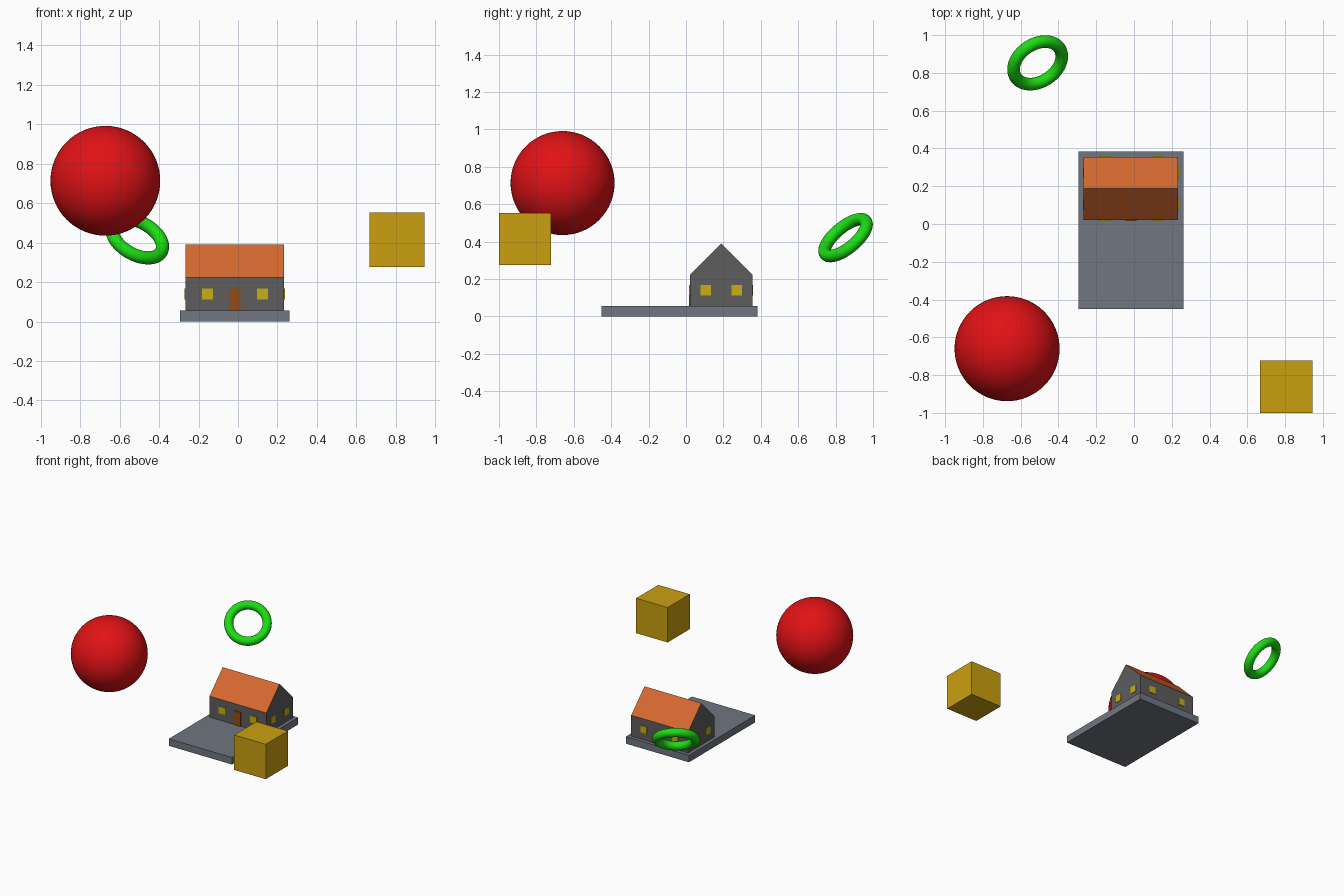
import bpy, bmesh, math
from mathutils import Vector

if "Cube" in bpy.data.objects:
    bpy.data.objects.remove(bpy.data.objects["Cube"])

U = 0.278             # one model unit: edge of the cube, radius of the ball
HX, HY = -0.016, 0.188  # house centre
FLOOR = 0.2 * U


def material(name, rgb):
    m = bpy.data.materials.new(name)
    m.diffuse_color = (*rgb, 1)
    m.use_nodes = True
    m.node_tree.nodes["Principled BSDF"].inputs["Base Color"].default_value = m.diffuse_color
    return m


RED = material("red", (0.75, 0.006, 0.008))
GREEN = material("green", (0.012, 0.72, 0.007))
GOLD = material("gold", (0.6, 0.35, 0.005))
SLATE = material("slate", (0.16, 0.18, 0.22))
WALL = material("wall_grey", (0.11, 0.11, 0.11))
ORANGE = material("roof_orange", (0.68, 0.14, 0.03))
BROWN = material("door_brown", (0.3, 0.07, 0.01))
YELLOW = material("window_yellow", (0.58, 0.43, 0.007))


def finish(name, mat):
    ob = bpy.context.object
    ob.name = name
    ob.data.materials.append(mat)
    return ob


def box(name, centre, size, mat):
    bpy.ops.mesh.primitive_cube_add(size=1, location=centre)
    ob = finish(name, mat)
    ob.scale = size
    return ob


# Floating cube and ball
box("floating_cube", (0.806, -0.861, 0.414), (U, U, U), GOLD)
bpy.ops.mesh.primitive_uv_sphere_add(segments=64, ring_count=32, radius=U,
                                     location=(-0.672, -0.66, 0.713))
finish("ball", RED)
bpy.ops.object.shade_smooth()

# Tilted ring
tilt = Vector((0.396, -0.586, 0.704)).to_track_quat('Z', 'Y').to_euler()
bpy.ops.mesh.primitive_torus_add(major_segments=64, minor_segments=24,
                                 major_radius=0.5 * U, minor_radius=0.12 * U,
                                 location=(-0.51, 0.853, 0.421), rotation=tilt)
finish("ring", GREEN)
bpy.ops.object.shade_smooth()

# Base slab
box("base_slab", (HX, -0.034, FLOOR / 2), (2 * U, 3 * U, FLOOR), SLATE)

# House: gable profile extruded along x, sloped faces painted as roof
profile = [(-0.6, 0), (0.6, 0), (0.6, 0.6), (0, 1.2), (-0.6, 0.6)]
bm = bmesh.new()
gable = bm.faces.new([bm.verts.new((-0.9 * U, y * U, z * U)) for y, z in profile])
ext = bmesh.ops.extrude_face_region(bm, geom=[gable])
bmesh.ops.translate(bm, vec=(1.8 * U, 0, 0),
                    verts=[v for v in ext["geom"] if isinstance(v, bmesh.types.BMVert)])
if not any(len(f.verts) == 5 and f.calc_center_median().x < 0 for f in bm.faces):
    bm.faces.new([v for v in gable.verts])
bmesh.ops.recalc_face_normals(bm, faces=bm.faces[:])
for f in bm.faces:
    f.material_index = 1 if f.normal.z > 0.5 else 0
mesh = bpy.data.meshes.new("house")
bm.to_mesh(mesh)
bm.free()
mesh.materials.append(WALL)
mesh.materials.append(ORANGE)
house = bpy.data.objects.new("house", mesh)
house.location = (HX, HY, FLOOR)
bpy.context.collection.objects.link(house)

# Windows: two on each of the four walls
W, T, WZ = 0.2 * U, 0.03 * U, 0.5 * U
for a in (-1, 1):
    for b in (-1, 1):
        box("long_wall_window", (HX + a * 0.5 * U, HY + b * 0.6 * U, WZ), (W, T, W), YELLOW)
        box("gable_window", (HX + a * 0.9 * U, HY + b * 0.3 * U, WZ), (T, W, W), YELLOW)

# Front door
box("door", (HX, HY - 0.6 * U, FLOOR + 0.202 * U), (0.21 * U, 0.04 * U, 0.404 * U), BROWN)
